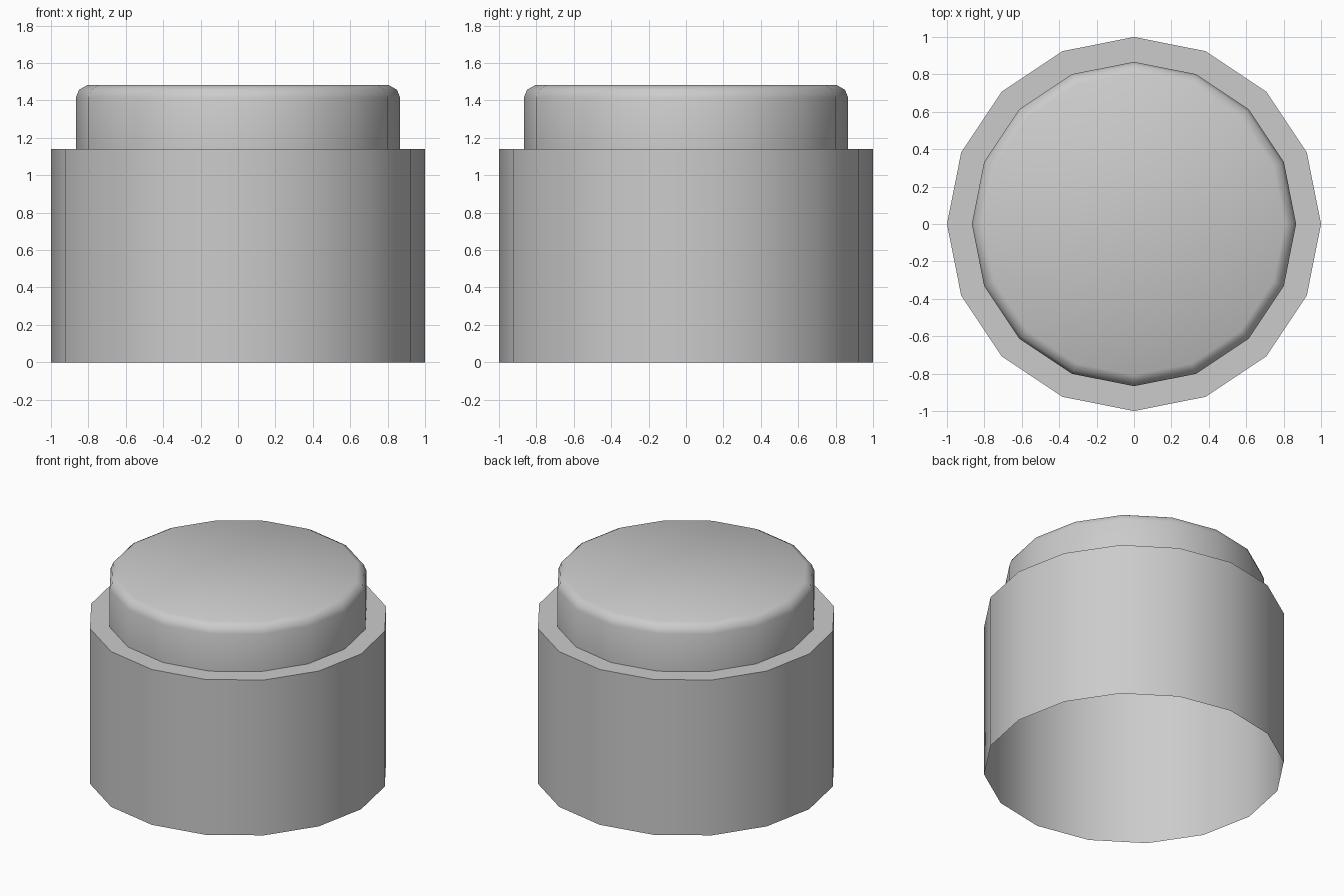
import bpy, bmesh, math

if "Cube" in bpy.data.objects:
    bpy.data.objects.remove(bpy.data.objects["Cube"])

SIDES = 16

def lathe(name, profile, close_top=False):
    """Revolve (radius, z) points around z into an open shell."""
    bm = bmesh.new()
    rings = []
    for r, z in profile:
        rings.append([bm.verts.new((r * math.cos(2 * math.pi * i / SIDES),
                                    r * math.sin(2 * math.pi * i / SIDES), z))
                      for i in range(SIDES)])
    for a, b in zip(rings, rings[1:]):
        for i in range(SIDES):
            j = (i + 1) % SIDES
            bm.faces.new((a[i], a[j], b[j], b[i]))
    if close_top:
        bm.faces.new(rings[-1])
    mesh = bpy.data.meshes.new(name)
    bm.to_mesh(mesh)
    bm.free()
    obj = bpy.data.objects.new(name, mesh)
    bpy.context.collection.objects.link(obj)
    bpy.ops.object.select_all(action='DESELECT')
    obj.select_set(True)
    bpy.context.view_layer.objects.active = obj
    bpy.ops.object.shade_smooth_by_angle(angle=math.radians(50))
    return obj

# Wide sleeve, open underneath, with the flat shoulder on top
lathe("body", [(1.0, 0.0), (1.0, 1.14), (0.867, 1.14)])

# Narrower raised cap with a rounded top edge
lathe("cap", [(0.867, 1.14), (0.867, 1.415), (0.85, 1.457), (0.807, 1.482)],
      close_top=True)
